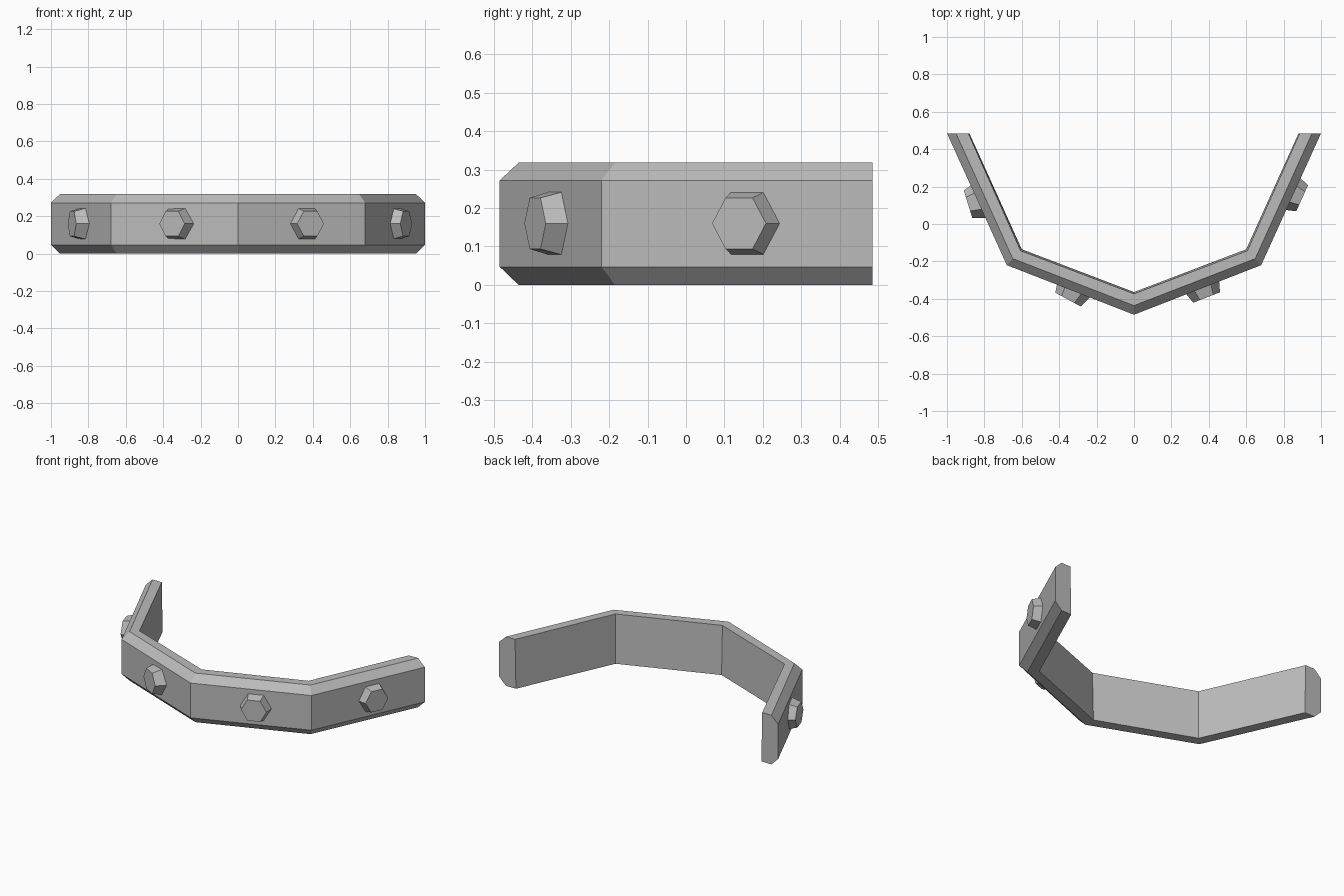
import bpy
import bmesh
from math import radians
from mathutils import Matrix, Vector

if "Cube" in bpy.data.objects:
    bpy.data.objects.remove(bpy.data.objects["Cube"], do_unlink=True)

grey = bpy.data.materials.new("plain_grey")
grey.use_nodes = True
colour = (0.5, 0.5, 0.5, 1)
grey.diffuse_color = colour
grey.node_tree.nodes["Principled BSDF"].inputs["Base Color"].default_value = colour


def finish(bm, name):
    bmesh.ops.recalc_face_normals(bm, faces=bm.faces)
    mesh = bpy.data.meshes.new(name)
    bm.to_mesh(mesh)
    bm.free()
    mesh.materials.append(grey)
    obj = bpy.data.objects.new(name, mesh)
    bpy.context.collection.objects.link(obj)
    return obj


# Plan lines of the bent band, from the middle to the left end
OUTER = [(0, -0.485), (0.68, -0.22), (1, 0.485)]
RIDGE = [(0, -0.436), (0.648, -0.185), (0.952, 0.485)]
INNER_TOP = [(0, -0.373), (0.606, -0.143), (0.886, 0.485)]
INNER_LOW = [(0, -0.364), (0.6, -0.135), (0.88, 0.485)]

# Cross-section: each corner follows a plan line at a height
SECTION = [(RIDGE, 0), (OUTER, 0.047), (OUTER, 0.272),
           (RIDGE, 0.318), (INNER_TOP, 0.318), (INNER_LOW, 0)]


def build_band():
    bm = bmesh.new()
    stations = [(-1, 2), (-1, 1), (1, 0), (1, 1), (1, 2)]
    rings = [[bm.verts.new((side * line[i][0], line[i][1], z)) for line, z in SECTION]
             for side, i in stations]
    count = len(SECTION)
    for a, b in zip(rings, rings[1:]):
        for k in range(count):
            n = (k + 1) % count
            bm.faces.new((a[k], a[n], b[n], b[k]))
    bm.faces.new(rings[0])
    bm.faces.new(rings[-1])
    finish(bm, "bent_band")


# Tapered hexagonal bolt heads, sunk slightly into the band
def build_bolt(name, x, y, turn):
    depth = 0.075
    bm = bmesh.new()
    bmesh.ops.create_cone(bm, cap_ends=True, segments=6,
                          radius1=0.1, radius2=0.077, depth=depth)
    along = Vector((1, 0, 0))
    along.rotate(Matrix.Rotation(radians(turn), 3, "Z"))
    up = Vector((0, 0, 1))
    out = along.cross(up)
    # Put a hexagon corner on the band direction
    corner = max(bm.verts, key=lambda v: v.co.x).co
    spin = Vector((1, 0)).angle_signed(corner.xy)
    bmesh.ops.rotate(bm, verts=bm.verts, cent=(0, 0, 0),
                     matrix=Matrix.Rotation(spin, 3, "Z"))
    frame = Matrix((along, up, out)).transposed().to_4x4()
    frame.translation = Vector((x, y, 0.16)) - out * depth / 2
    bm.transform(frame)
    finish(bm, name)


build_band()
build_bolt("left_outer_bolt", 0.899, 0.138, 65.6)
build_bolt("left_inner_bolt", 0.388, -0.393, 21.3)
build_bolt("right_inner_bolt", -0.353, -0.404, -28.5)
build_bolt("right_outer_bolt", -0.8875, 0.1065, -72.8)
